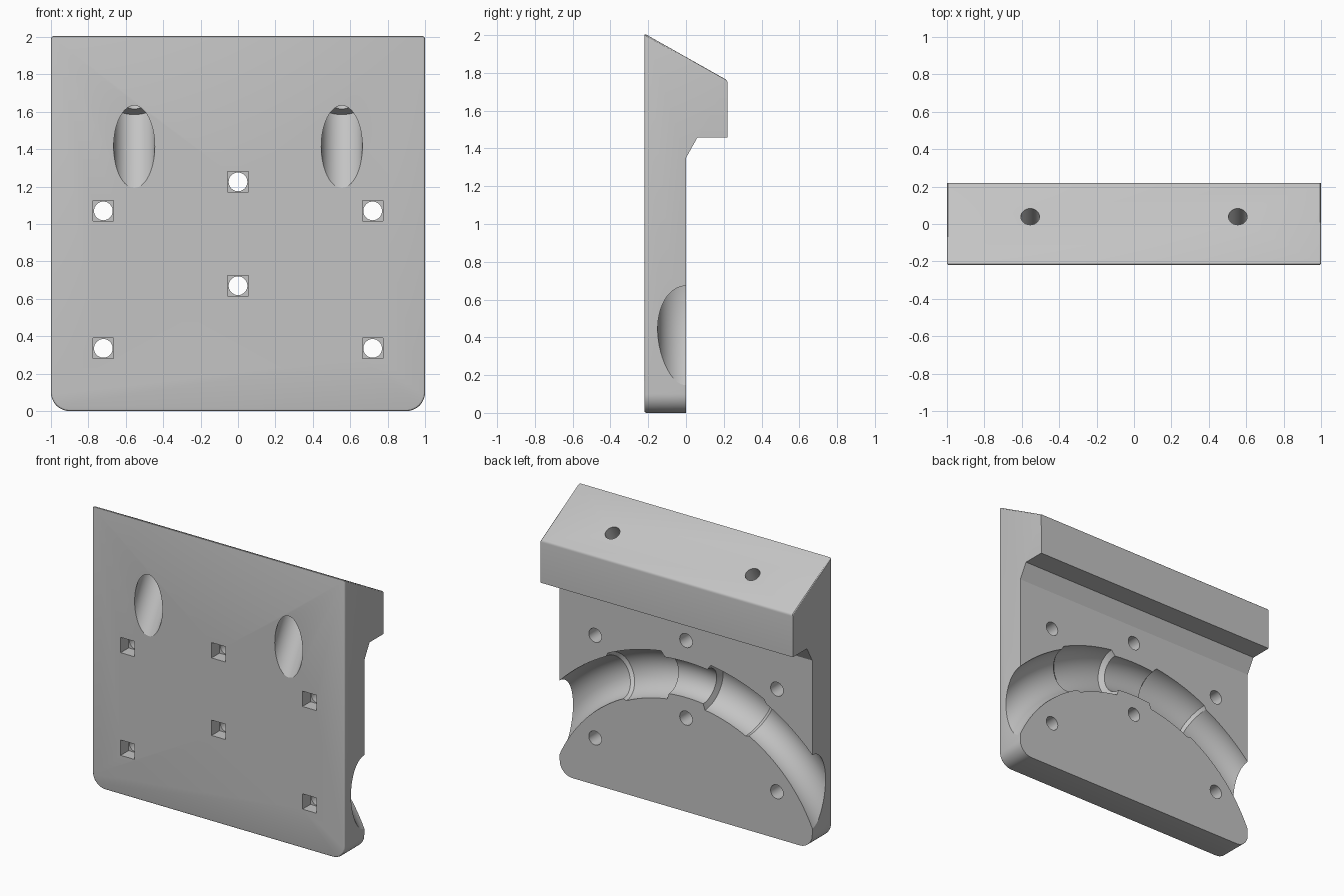
import bpy, bmesh
from math import sin, cos, pi, radians
from mathutils import Vector, Matrix

cube = bpy.data.objects.get("Cube")
if cube:
    bpy.data.objects.remove(cube, do_unlink=True)

grey = bpy.data.materials.new("light_grey")
grey.use_nodes = True
colour = (0.55, 0.55, 0.55, 1)
grey.diffuse_color = colour
grey.node_tree.nodes["Principled BSDF"].inputs["Base Color"].default_value = colour


def finish(bm, name):
    bmesh.ops.recalc_face_normals(bm, faces=bm.faces)
    mesh = bpy.data.meshes.new(name)
    bm.to_mesh(mesh)
    bm.free()
    mesh.materials.append(grey)
    obj = bpy.data.objects.new(name, mesh)
    bpy.context.collection.objects.link(obj)
    return obj


def rod(name, start, end, radius, sides=48):
    """Cylinder cutter between two points."""
    start, end = Vector(start), Vector(end)
    axis = end - start
    turn = axis.to_track_quat('Z', 'Y').to_matrix().to_4x4()
    bm = bmesh.new()
    bmesh.ops.create_cone(bm, cap_ends=True, segments=sides, radius1=radius, radius2=radius,
                          depth=axis.length, matrix=Matrix.Translation((start + end) / 2) @ turn)
    return finish(bm, name)


def box(name, centre, size):
    bm = bmesh.new()
    bmesh.ops.create_cube(bm, size=1, matrix=Matrix.Translation(centre) @ Matrix.Diagonal((*size, 1)))
    return finish(bm, name)


# Plate with the overhanging sloped ledge: side profile drawn across the width
profile = [(-.22, 0), (0, 0), (0, 1.35), (.06, 1.457), (.22, 1.457), (.22, 1.76), (-.208, 2.005), (-.22, 2)]
profile[-2:] = [(-.22, 2.008)]
bm = bmesh.new()
face = bm.faces.new([bm.verts.new((-1, y, z)) for y, z in profile])
moved = bmesh.ops.extrude_face_region(bm, geom=[face])["geom"]
bmesh.ops.translate(bm, vec=(2, 0, 0), verts=[v for v in moved if isinstance(v, bmesh.types.BMVert)])
bmesh.ops.recalc_face_normals(bm, faces=bm.faces)

# Rounded bottom corners
corners = [e for e in bm.edges if all(v.co.z < .001 for v in e.verts)
           and abs(e.verts[0].co.x - e.verts[1].co.x) < .001]
bmesh.ops.bevel(bm, geom=corners, offset=.1, segments=12, profile=.5, affect='EDGES')

# Softened rims of the front and the sloped top
bm.normal_update()
rims = {e for f in bm.faces if f.normal.y < -.9 or f.normal.z > .5 for e in f.edges}
bmesh.ops.bevel(bm, geom=list(rims), offset=.012, segments=3, profile=.5, affect='EDGES')
plate = finish(bm, "mounting_plate")

cutters = []

# Square nut pockets with through holes
for x, z in [(0, 1.225), (0, .67), (.72, 1.07), (-.72, 1.07), (.72, .335), (-.72, .335)]:
    cutters.append(box("nut_pocket", (x, -.22, z), (.11, .18, .11)))
    cutters.append(rod("bolt_hole", (x, -.3, z), (x, .1, z), .05, 32))

# Slanted screw holes, square to the sloped top, counterbored from the front
slant = Vector((0, .5, .866))
for x in (-.555, .555):
    seat = Vector((x, -.089, 1.64))
    cutters.append(rod("counterbore", seat - slant * .8, seat, .11, 64))
    cutters.append(rod("screw_hole", seat - slant * .1, seat + slant * .5, .05, 32))

# Arched hose groove with two wider collars, swept as rings
SWEEP, LOW, ARC = 68, -.3, 1.245


def stretch(a, b, radius):
    n = max(2, round(abs(b - a) / 2))
    return [(a + (b - a) * i / n, radius) for i in range(n + 1)]


stations = (stretch(-SWEEP, -27, .15) + stretch(-26, -8, .168) + stretch(-7, 7, .128)
            + stretch(8, 26, .168) + stretch(27, SWEEP, .15))
bm = bmesh.new()
rings = []
SIDES = 48
for angle, radius in stations:
    a = radians(angle)
    ring = []
    for i in range(SIDES):
        t = 2 * pi * (i + .5) / SIDES
        r = ARC + radius * cos(t)
        ring.append(bm.verts.new((r * sin(a), radius * sin(t), LOW + r * cos(a))))
    rings.append(ring)
for p, q in zip(rings, rings[1:]):
    for i in range(SIDES):
        j = (i + 1) % SIDES
        bm.faces.new((p[i], p[j], q[j], q[i]))
bm.faces.new(rings[0])
bm.faces.new(rings[-1])
cutters.append(finish(bm, "hose_groove"))

# Cut everything out of the plate
bpy.ops.object.select_all(action='DESELECT')
bpy.context.view_layer.objects.active = plate
plate.select_set(True)
for cutter in cutters:
    cutter.hide_render = True
    mod = plate.modifiers.new("cut", 'BOOLEAN')
    mod.operation, mod.solver, mod.object = 'DIFFERENCE', 'EXACT', cutter
    bpy.ops.object.modifier_apply(modifier=mod.name)
    bpy.data.objects.remove(cutter, do_unlink=True)

bpy.ops.object.shade_smooth_by_angle(angle=radians(25))
